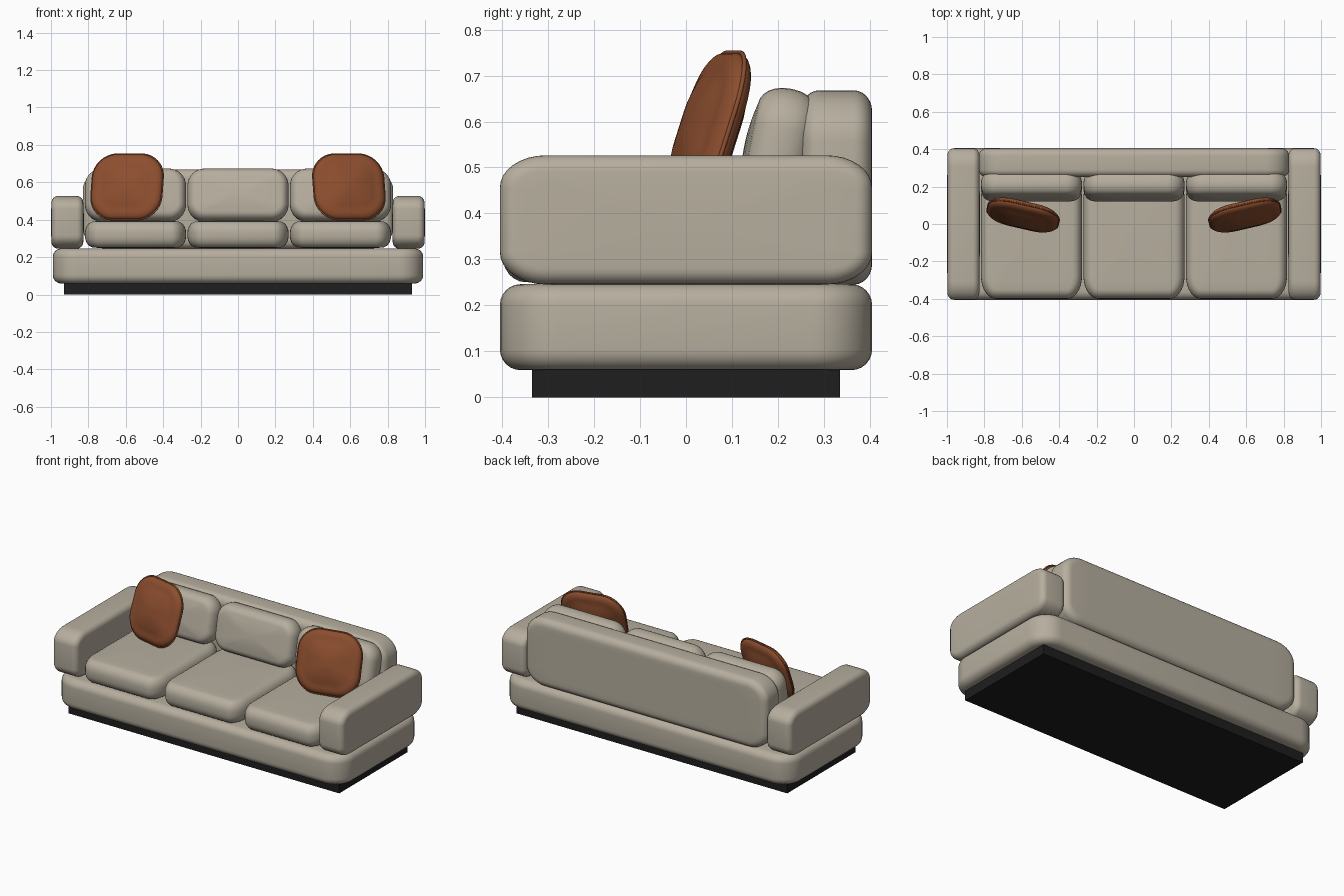
import bpy, bmesh
from math import sin, cos, pi, radians

if "Cube" in bpy.data.objects:
    bpy.data.objects.remove(bpy.data.objects["Cube"], do_unlink=True)


def material(name, rgb, rough=0.8):
    m = bpy.data.materials.new(name)
    m.use_nodes = True
    m.diffuse_color = (*rgb, 1)
    bsdf = m.node_tree.nodes["Principled BSDF"]
    bsdf.inputs["Base Color"].default_value = (*rgb, 1)
    bsdf.inputs["Roughness"].default_value = rough
    return m


FABRIC = material("beige fabric", (0.47, 0.425, 0.345))
LEATHER = material("brown leather", (0.26, 0.075, 0.027))
BLACK = material("black plinth", (0.013, 0.013, 0.013))


def outline(hu, hv, ru, rv, steps=8):
    """Rectangle with elliptical corners, counter-clockwise."""
    points = []
    for q, (su, sv) in enumerate([(1, 1), (-1, 1), (-1, -1), (1, -1)]):
        for i in range(steps + 1):
            a = (q + i / steps) * pi / 2
            points.append((su * (hu - ru) + ru * cos(a), sv * (hv - rv) + rv * sin(a)))
    return points


AXES = {"x": lambda u, v, w: (w, u, v),
        "y": lambda u, v, w: (u, w, v),
        "z": lambda u, v, w: (u, v, w)}


def slab(name, mat, axis, size, corner, edge, bulge=0.0, location=(0, 0, 0), rotation=(0, 0, 0)):
    """Rounded outline extruded along axis, with soft edges (inset, depth) and domed caps."""
    u, v, w = (s / 2 for s in size)
    inset, depth = edge
    place = AXES[axis]
    half = []
    for i in range(7):
        a = i / 6 * pi / 2
        d = inset * (1 - cos(a))
        ring = outline(u - d, v - d, max(corner[0] - d, 0.01), max(corner[1] - d, 0.01))
        half.append((ring, w - depth + depth * sin(a)))
    for s in (0.85, 0.65, 0.4, 0.2):
        ring = [(x * s, y * s) for x, y in half[6][0]]
        half.append((ring, w + bulge * (1 - s * s)))
    layers = [(r, -h) for r, h in reversed(half)] + half

    bm = bmesh.new()
    rings = [[bm.verts.new(place(x, y, h)) for x, y in r] for r, h in layers]
    n = len(rings[0])
    for a, b in zip(rings, rings[1:]):
        for i in range(n):
            j = (i + 1) % n
            bm.faces.new((a[i], a[j], b[j], b[i]))
    for ring, h in ((rings[0], -w - bulge), (rings[-1], w + bulge)):
        tip = bm.verts.new(place(0, 0, h))
        for i in range(n):
            bm.faces.new((ring[i], ring[(i + 1) % n], tip))
    bmesh.ops.remove_doubles(bm, verts=bm.verts, dist=0.00001)
    bmesh.ops.recalc_face_normals(bm, faces=bm.faces)
    for f in bm.faces:
        f.smooth = True
    mesh = bpy.data.meshes.new(name)
    bm.to_mesh(mesh)
    bm.free()
    mesh.materials.append(mat)
    ob = bpy.data.objects.new(name, mesh)
    bpy.context.collection.objects.link(ob)
    ob.location, ob.rotation_euler = location, rotation


# Plinth
bpy.ops.mesh.primitive_cube_add(size=1, location=(0, 0, 0.035))
plinth = bpy.context.object
plinth.name = "plinth"
plinth.scale = (1.86, 0.67, 0.07)
plinth.data.materials.append(BLACK)

# Base and backrest
slab("base", FABRIC, "z", (1.98, 0.81, 0.187), (0.13, 0.13), (0.045, 0.045),
     location=(0, 0, 0.1525))
slab("backrest", FABRIC, "y", (1.66, 0.423, 0.155), (0.13, 0.11), (0.045, 0.04),
     location=(0, 0.3275, 0.4565))

# Arms
for side, label in ((-1, "right"), (1, "left")):
    slab(label + "_arm", FABRIC, "x", (0.81, 0.281, 0.17), (0.1, 0.07), (0.035, 0.035), 0.003,
         location=(side * 0.912, 0, 0.386))

# Seat and back cushions
for k, label in ((-1, "right"), (0, "middle"), (1, "left")):
    slab(label + "_seat_cushion", FABRIC, "z", (0.54, 0.66, 0.141), (0.08, 0.12), (0.05, 0.06),
         0.005, location=(k * 0.548, -0.07, 0.321))
    slab(label + "_back_cushion", FABRIC, "y", (0.54, 0.285, 0.13), (0.09, 0.09), (0.045, 0.06),
         0.012, location=(k * 0.548, 0.202, 0.531), rotation=(radians(-11), 0, 0))

# Throw pillows with piping around the rim
for side, label in ((-1, "right"), (1, "left")):
    spot = (side * 0.593, 0.048, 0.575)
    turn = (radians(-18), 0, radians(side * 13))
    slab(label + "_pillow", LEATHER, "y", (0.385, 0.365, 0.06), (0.13, 0.13), (0.05, 0.03),
         0.027, location=spot, rotation=turn)
    curve = bpy.data.curves.new(label + "_pillow_piping", "CURVE")
    curve.dimensions = "3D"
    curve.bevel_depth = 0.005
    curve.bevel_resolution = 2
    path = outline(0.193, 0.184, 0.13, 0.13)
    spline = curve.splines.new("POLY")
    spline.points.add(len(path) - 1)
    for p, (x, z) in zip(spline.points, path):
        p.co = (x, 0, z, 1)
    spline.use_cyclic_u = True
    curve.materials.append(LEATHER)
    piping = bpy.data.objects.new(label + "_pillow_piping", curve)
    bpy.context.collection.objects.link(piping)
    piping.location, piping.rotation_euler = spot, turn
